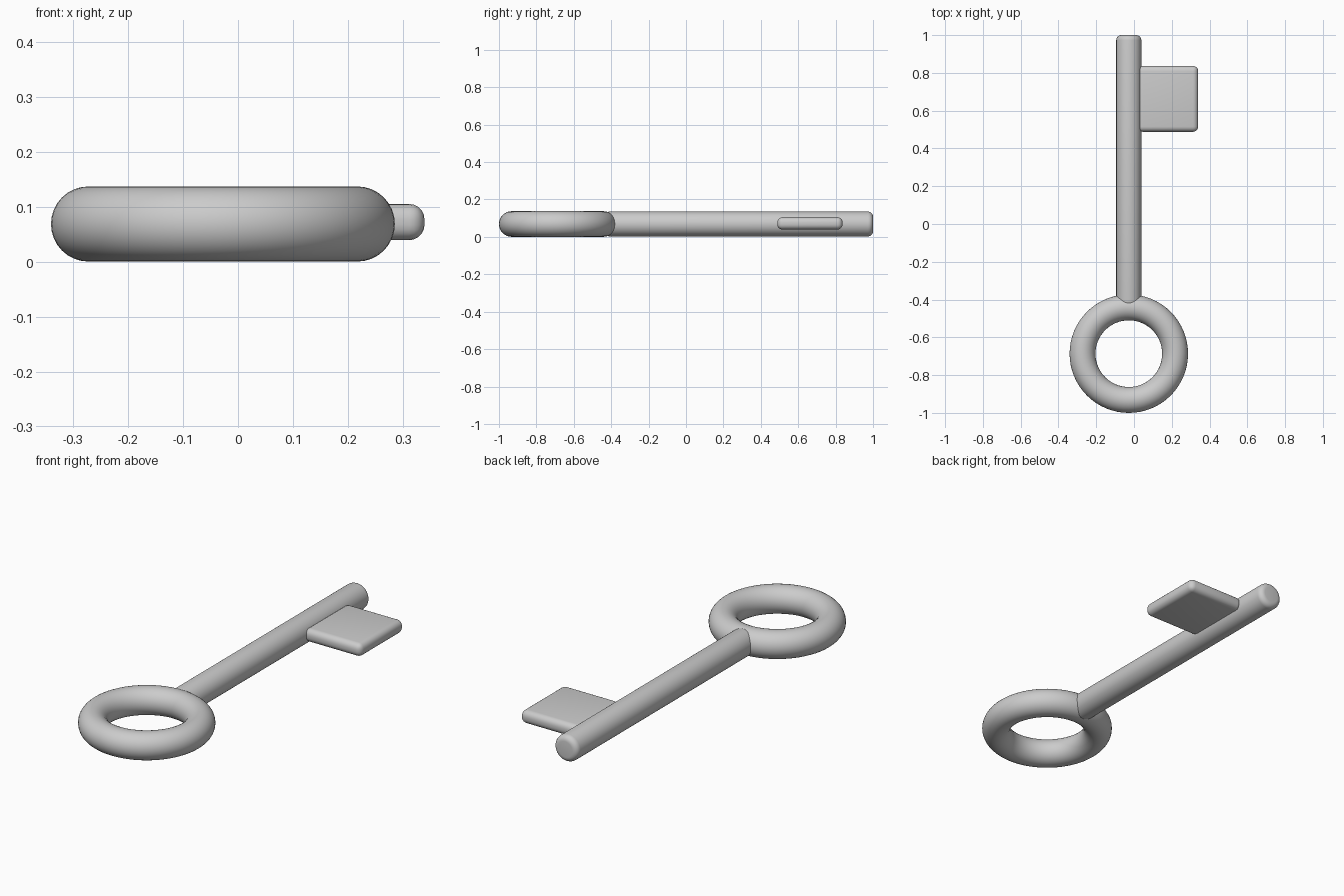
import bpy
from math import radians

if "Cube" in bpy.data.objects:
    bpy.data.objects.remove(bpy.data.objects["Cube"])

CX, CZ = -0.0275, 0.069   # shaft axis


def finish(obj, name, bevel=0.0, segments=5):
    obj.name = name
    if bevel:
        mod = obj.modifiers.new("rounded_edges", 'BEVEL')
        mod.width = bevel
        mod.segments = segments
        mod.limit_method = 'ANGLE'
        mod.angle_limit = radians(40)
        bpy.ops.object.modifier_apply(modifier=mod.name)
    bpy.ops.object.shade_smooth_by_angle(angle=radians(35))


# Ring handle
bpy.ops.mesh.primitive_torus_add(major_radius=0.245, minor_radius=0.0685,
                                 major_segments=64, minor_segments=32,
                                 location=(CX, -0.6865, CZ))
finish(bpy.context.object, "ring_handle")

# Round shaft, starting inside the ring tube
y0, y1 = -0.435, 1.0
bpy.ops.mesh.primitive_cylinder_add(vertices=48, radius=0.0665, depth=y1 - y0,
                                    location=(CX, (y0 + y1) / 2, CZ),
                                    rotation=(radians(90), 0, 0))
finish(bpy.context.object, "shaft", 0.027)

# Flat bit with rounded edges
bpy.ops.mesh.primitive_cube_add(size=1, location=(0.18, 0.6625, 0.0725))
bit = bpy.context.object
bit.scale = (0.32, 0.349, 0.066)
bpy.ops.object.transform_apply(location=False, rotation=False, scale=True)
finish(bit, "bit", 0.028)
